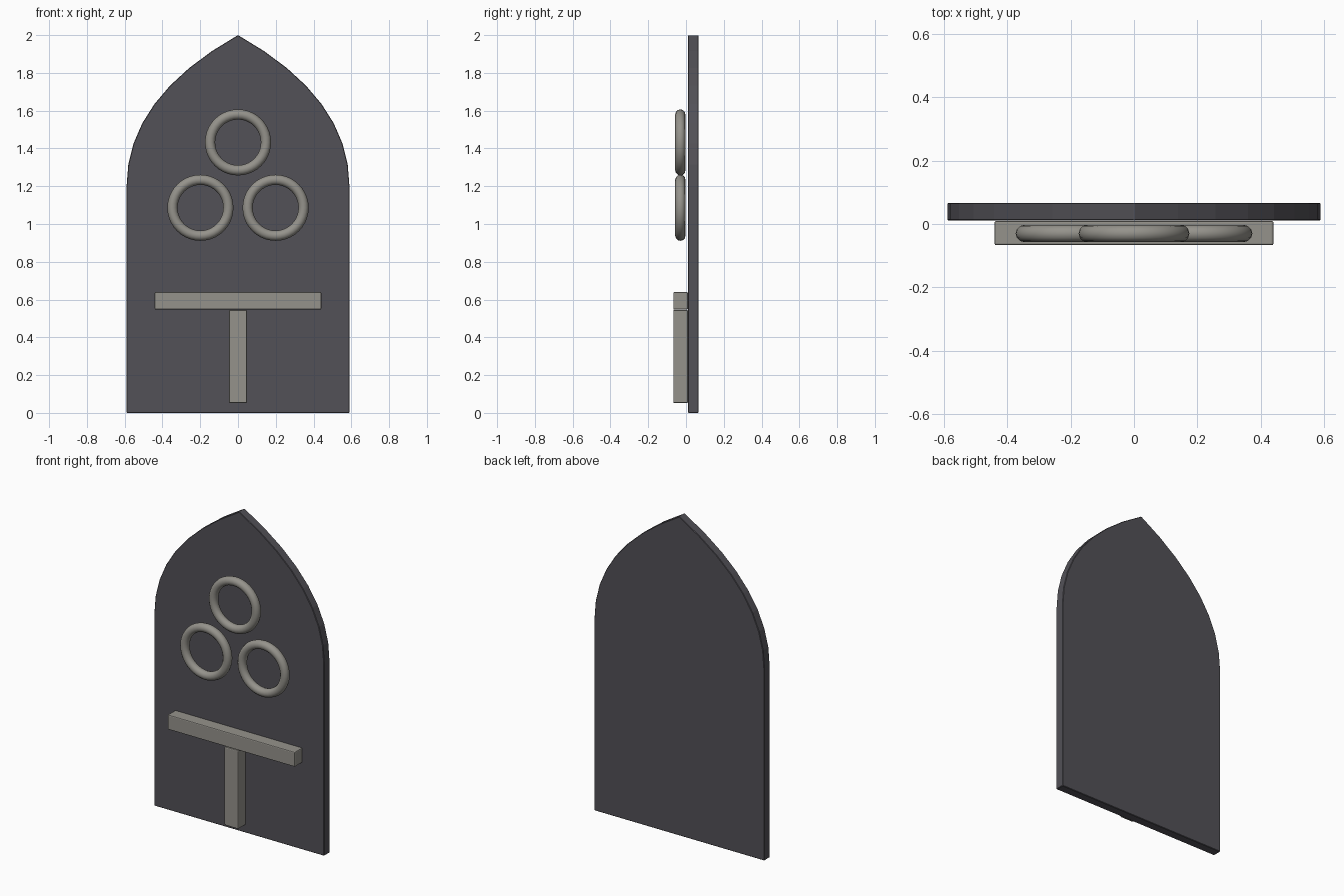
import bpy, bmesh
from math import pi

if "Cube" in bpy.data.objects:
    bpy.data.objects.remove(bpy.data.objects["Cube"])


def material(name, rgb):
    m = bpy.data.materials.new(name)
    m.diffuse_color = (*rgb, 1)
    m.use_nodes = True
    m.node_tree.nodes["Principled BSDF"].inputs["Base Color"].default_value = m.diffuse_color
    return m


DARK = material("dark_slate", (0.085, 0.082, 0.095))
STONE = material("pale_stone", (0.30, 0.29, 0.26))


def soften(obj, width, segments):
    b = obj.modifiers.new("edge_bevel", 'BEVEL')
    b.width, b.segments, b.limit_method = width, segments, 'ANGLE'
    b.angle_limit = pi / 4


# Pointed arch panel: half profile as a quadratic curve, mirrored
HALF, SPRING, CTRL, TOP, STEPS = 0.59, 1.2, 1.67, 2.0, 8
right = [(HALF, 0.0)]
for i in range(STEPS):
    t = i / STEPS
    right.append((HALF * (1 - t * t),
                  SPRING * (1 - t) ** 2 + 2 * CTRL * t * (1 - t) + TOP * t * t))
outline = right + [(0.0, TOP)] + [(-x, z) for x, z in reversed(right)]

bm = bmesh.new()
face = bm.faces.new([bm.verts.new((x, 0.011, z)) for x, z in outline])
ext = bmesh.ops.extrude_face_region(bm, geom=[face])
bmesh.ops.translate(bm, vec=(0, 0.056, 0),
                    verts=[v for v in ext["geom"] if isinstance(v, bmesh.types.BMVert)])
bmesh.ops.recalc_face_normals(bm, faces=bm.faces)
mesh = bpy.data.meshes.new("arched_panel")
bm.to_mesh(mesh)
bm.free()
panel = bpy.data.objects.new("arched_panel", mesh)
bpy.context.collection.objects.link(panel)
mesh.materials.append(DARK)
soften(panel, 0.003, 1)


# Raised bars forming the T
def bar(name, x, z0, z1, y0=-0.067, y1=0.010):
    bpy.ops.mesh.primitive_cube_add(size=1, location=(0, (y0 + y1) / 2, (z0 + z1) / 2))
    o = bpy.context.object
    o.name = name
    o.scale = (2 * x, y1 - y0, z1 - z0)
    bpy.ops.object.transform_apply(location=False, rotation=False, scale=True)
    o.data.materials.append(STONE)
    soften(o, 0.006, 2)


bar("cross_bar", 0.441, 0.547, 0.640)
bar("upright_bar", 0.048, 0.052, 0.545)

# Three rings in a triangle
for name, x, z in (("top_ring", 0, 1.432), ("left_ring", -0.199, 1.086),
                   ("right_ring", 0.199, 1.086)):
    bpy.ops.mesh.primitive_torus_add(major_radius=0.148, minor_radius=0.027,
                                     major_segments=40, minor_segments=12,
                                     location=(x, -0.030, z), rotation=(pi / 2, 0, 0))
    ring = bpy.context.object
    ring.name = name
    ring.data.materials.append(STONE)
    bpy.ops.object.shade_smooth()
